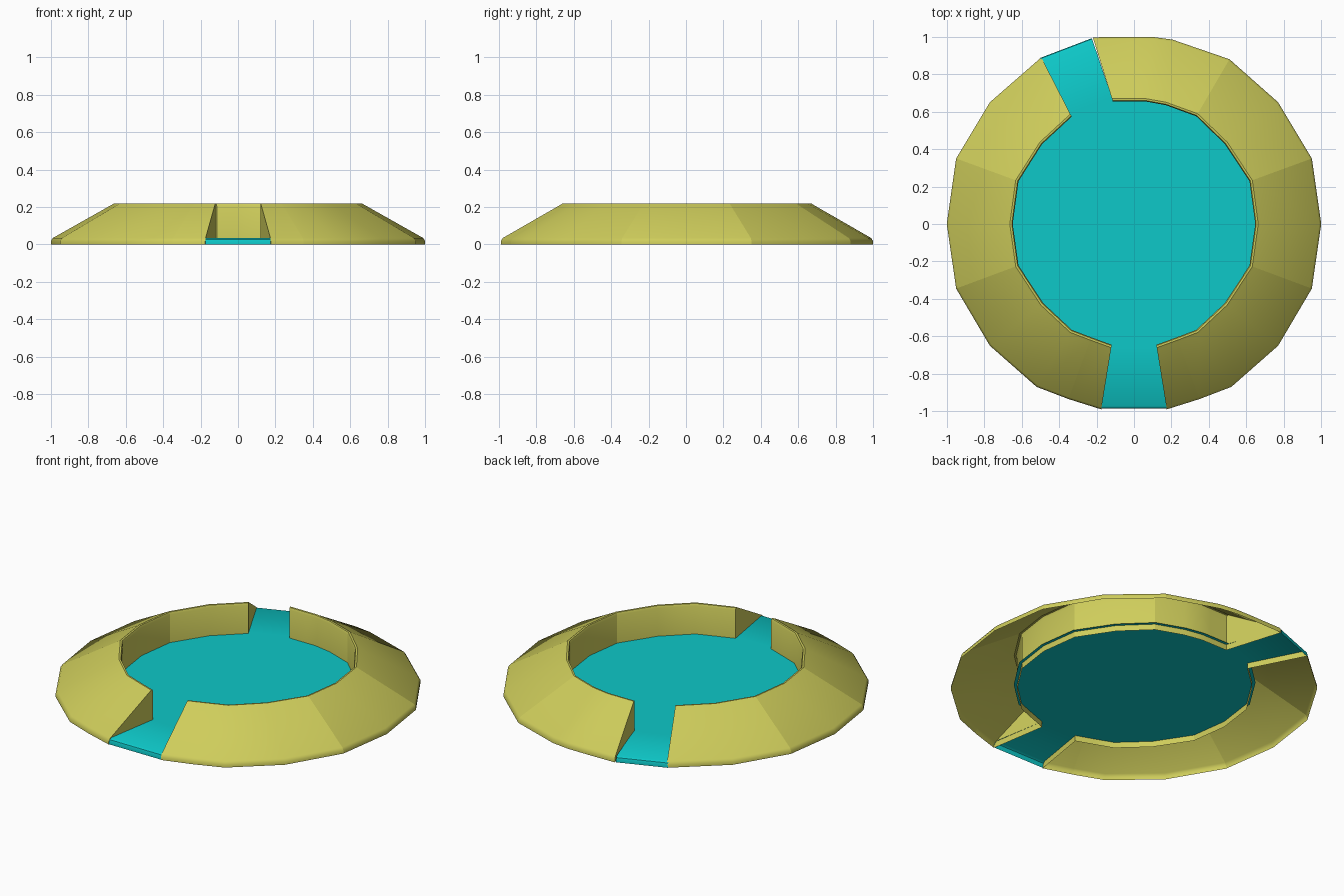
import bpy, bmesh
from mathutils import Vector

if "Cube" in bpy.data.objects:
    bpy.data.objects.remove(bpy.data.objects["Cube"])


def material(name, rgb):
    m = bpy.data.materials.new(name)
    m.diffuse_color = (*rgb, 1)
    m.use_nodes = True
    m.node_tree.nodes["Principled BSDF"].inputs["Base Color"].default_value = m.diffuse_color
    return m


sand = material("sand yellow", (0.62, 0.61, 0.105))
cyan = material("pool cyan", (0.004, 0.58, 0.58))


def finish(bm, name, mat):
    me = bpy.data.meshes.new(name)
    bm.to_mesh(me)
    bm.free()
    me.materials.append(mat)
    ob = bpy.data.objects.new(name, me)
    bpy.context.collection.objects.link(ob)
    bpy.ops.object.select_all(action='DESELECT')
    ob.select_set(True)
    bpy.context.view_layer.objects.active = ob
    bpy.ops.object.shade_smooth_by_angle(angle=0.6)
    return ob


# Plan stations (outer x, y, inner x, y), counterclockwise, one list per rim segment
front_end = [(.175, -.99, .12, -.65), (.35, -.935, .23, -.61)]
front_side = [(.35, -.935, .23, -.61), (.52, -.87, .335, -.57),
              (.77, -.65, .49, -.425), (.95, -.345, .622, -.223)]
side = [(.95, -.345, .622, -.223), (1, 0, .653, 0), (.95, .35, .622, .23)]
back_side = [(.95, .35, .622, .23), (.77, .65, .49, .43), (.51, .88, .335, .58)]
back = [(.51, .88, .335, .58), (.205, .985, .17, .64), (.1, .999, .06, .66), (0, 1, 0, .66)]
back_end = [(0, 1, 0, .66), (-.22, .997, -.115, .66)]
left_back = [(-.495, .89, -.335, .578), (-.77, .65, -.495, .43), (-.95, .35, -.622, .23)]


def mirror(seg):
    return [(-a, b, -c, d) for a, b, c, d in reversed(seg)]


right_run = [front_end, front_side, side, back_side, back, back_end]
left_run = [left_back, mirror(side), mirror(front_side), mirror(front_end)]


def profile(st):
    """Open-bottomed section: outer edge, slope, rounded crest, inner wall."""
    o, i = Vector(st[:2]), Vector(st[2:])
    steps = [(0, 0), (0, .018), (.03, .034), (.94, .212), (.97, .219),
             (1, .218), (1.015, .205), (1.015, 0)]
    return [(*o.lerp(i, t), z) for t, z in steps]


# Sloped rim segments, capped where they meet a gap
def rim(name, seg, cap_start=False, cap_end=False):
    bm = bmesh.new()
    rows = [[bm.verts.new(p) for p in profile(s)] for s in seg]
    for a, b in zip(rows, rows[1:]):
        for k in range(len(a) - 1):
            bm.faces.new((a[k], b[k], b[k + 1], a[k + 1]))
    if cap_start:
        bm.faces.new(rows[0])
    if cap_end:
        bm.faces.new(rows[-1][::-1])
    finish(bm, name, sand)


for label, run in (("right", right_run), ("left", left_run)):
    for n, seg in enumerate(run):
        rim(f"{label}_rim_segment_{n + 1}", seg, n == 0, n == len(run) - 1)

# Floor sheet, running out through both gaps with a rounded lip
bm = bmesh.new()
outline, gaps = [], []
for run in (right_run, left_run):
    stations = [run[0][0]] + [s for seg in run for s in seg[1:]]
    start = bm.verts.new((stations[0][0], stations[0][1] * .98, .035))
    inner = [bm.verts.new((s[2] * 1.02, s[3] * 1.02, .035)) for s in stations]
    e = stations[-1]
    end = bm.verts.new((e[0], e[1] * .98, .035))
    outline += [start] + inner + [end]
    gaps.append((start, end))
bm.faces.new(outline)
for a, b in ((gaps[0][1], gaps[1][0]), (gaps[1][1], gaps[0][0])):
    mid = (a.co + b.co).xy.normalized()
    prev = (a, b)
    for out, z in ((.012, .027), (.016, .015), (.016, 0)):
        cur = [bm.verts.new((v.co.x + mid.x * out, v.co.y + mid.y * out, z)) for v in (a, b)]
        bm.faces.new((prev[1], prev[0], cur[0], cur[1]))
        prev = cur
finish(bm, "floor", cyan)
